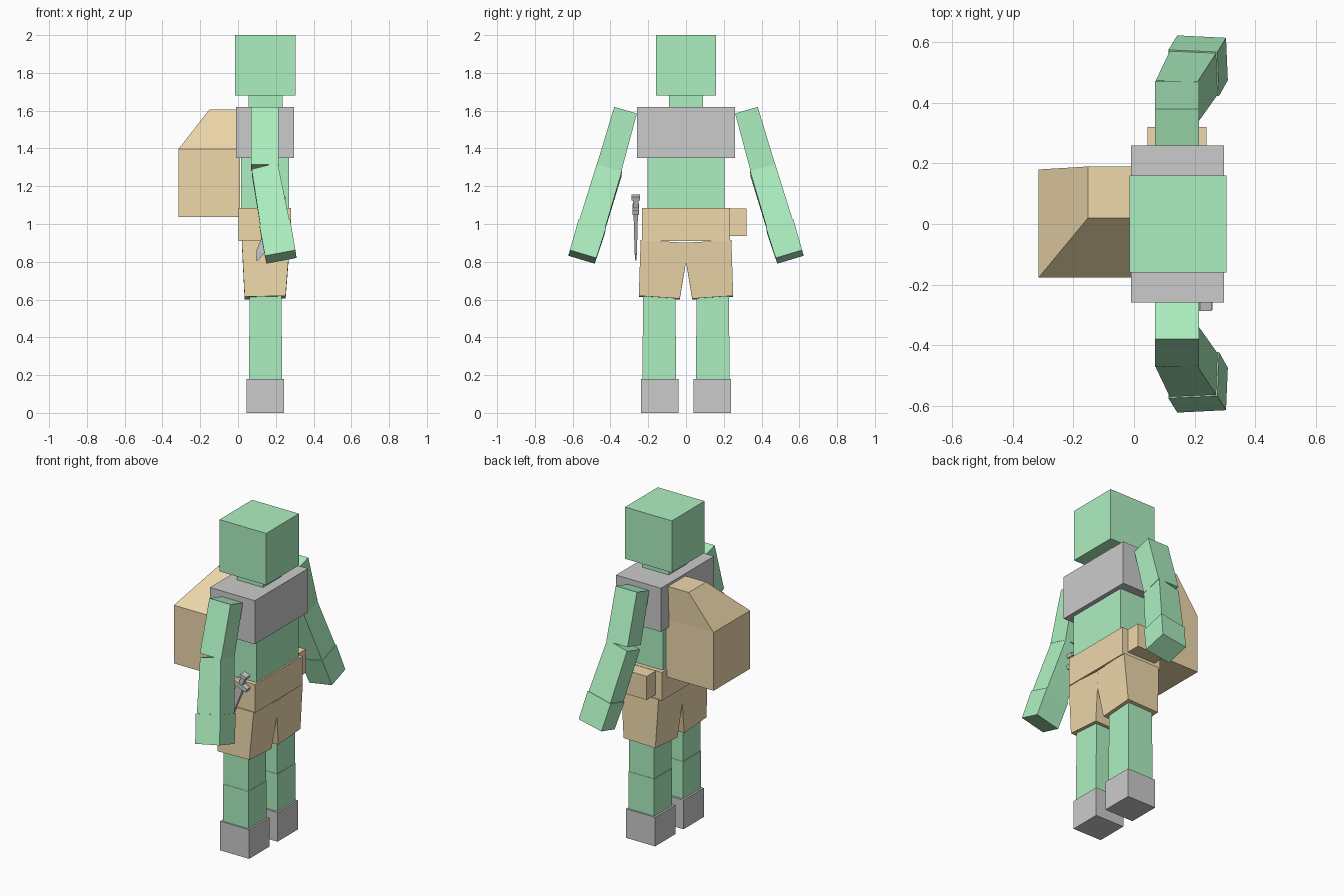
import bpy, bmesh
from mathutils import Vector, Matrix


def material(name, rgb):
    m = bpy.data.materials.new(name)
    m.diffuse_color = (*rgb, 1)
    return m


GREEN = material("green_skin", (0.42, 0.87, 0.53))
TAN = material("tan_leather", (0.86, 0.69, 0.41))


def loft(name, rings, mat=None, side=1):
    """Closed solid through rings of four corners; side=-1 mirrors across y."""
    bm = bmesh.new()
    loops = [[bm.verts.new((x, y * side, z)) for x, y, z in r] for r in rings]
    for a, b in zip(loops, loops[1:]):
        for i in range(4):
            j = (i + 1) % 4
            bm.faces.new((a[i], a[j], b[j], b[i]))
    bm.faces.new(loops[0])
    bm.faces.new(loops[-1])
    bmesh.ops.recalc_face_normals(bm, faces=bm.faces)
    me = bpy.data.meshes.new(name)
    bm.to_mesh(me)
    bm.free()
    ob = bpy.data.objects.new(name, me)
    bpy.context.collection.objects.link(ob)
    if mat:
        me.materials.append(mat)
    return ob


def rect(x0, x1, y0, y1, z):
    return [(x0, y0, z), (x1, y0, z), (x1, y1, z), (x0, y1, z)]


def box(name, x0, x1, y0, y1, z0, z1, mat=None, side=1):
    return loft(name, [rect(x0, x1, y0, y1, z0), rect(x0, x1, y0, y1, z1)], mat, side)


def mix(a, b, t):
    return [Vector(p).lerp(Vector(q), t) for p, q in zip(a, b)]


def grow(ring, s):
    c = sum((Vector(p) for p in ring), Vector()) / 4
    return [c + (Vector(p) - c) * s for p in ring]


# Head and trunk
box("head", -0.015, 0.305, -0.16, 0.16, 1.68, 2.0, GREEN)
box("neck", 0.055, 0.235, -0.09, 0.09, 1.60, 1.70, GREEN)
box("chest_armour", -0.01, 0.297, -0.26, 0.26, 1.35, 1.62)
box("torso", 0.015, 0.27, -0.205, 0.205, 1.06, 1.38, GREEN)
box("belt", 0.003, 0.28, -0.232, 0.232, 0.91, 1.085, TAN)
box("belt_pouch", 0.045, 0.24, 0.225, 0.32, 0.937, 1.083, TAN)

# Backpack with a top sloping in towards one corner
loft("backpack", [
    rect(-0.315, 0.01, -0.177, 0.18, 1.037),
    rect(-0.315, 0.01, -0.177, 0.18, 1.397),
    rect(-0.152, 0.01, 0.02, 0.19, 1.605)], TAN)

# Limbs, mirrored left and right
for side, word in ((1, "left"), (-1, "right")):
    # Shorts leg, flaring and tilted slightly outwards
    loft(word + "_shorts_leg", [
        [(0.035, 0.033, 0.60), (0.252, 0.033, 0.605), (0.252, 0.25, 0.62), (0.035, 0.25, 0.615)],
        [(0.02, -0.017, 0.90), (0.275, -0.017, 0.90), (0.275, 0.24, 0.915), (0.02, 0.24, 0.915)],
    ], TAN, side)
    box(word + "_thigh", 0.06, 0.23, 0.055, 0.227, 0.41, 0.65, GREEN, side)
    box(word + "_shin", 0.057, 0.232, 0.053, 0.229, 0.15, 0.41, GREEN, side)
    box(word + "_boot", 0.045, 0.243, 0.04, 0.238, 0.0, 0.18, None, side)

    # Arm: upper part leans out, forearm also bends forward
    loft(word + "_upper_arm", [
        [(0.07, 0.26, 1.585), (0.215, 0.26, 1.585), (0.215, 0.38, 1.62), (0.07, 0.38, 1.62)],
        [(0.07, 0.342, 1.28), (0.215, 0.342, 1.28), (0.215, 0.472, 1.315), (0.07, 0.472, 1.315)],
    ], GREEN, side)
    elbow = [(0.075, 0.342, 1.25), (0.213, 0.338, 1.285), (0.21, 0.47, 1.325), (0.072, 0.474, 1.29)]
    tip = [(0.15, 0.483, 0.79), (0.31, 0.475, 0.82), (0.304, 0.615, 0.862), (0.143, 0.623, 0.832)]
    wrist = mix(elbow, tip, 0.65)
    loft(word + "_forearm", [elbow, wrist], GREEN, side)
    loft(word + "_hand", [grow(wrist, 1.06), tip], GREEN, side)

# Dagger hung on the right hip, built upright then leaned
dagger = [
    loft("dagger_blade", [rect(-0.004, 0.004, -0.002, 0.002, -0.29),
                          rect(-0.022, 0.022, -0.006, 0.006, -0.24),
                          rect(-0.024, 0.024, -0.012, 0.012, 0.0)]),
    box("dagger_guard", -0.05, 0.05, -0.018, 0.018, -0.01, 0.015),
    box("dagger_grip", -0.013, 0.013, -0.014, 0.014, 0.015, 0.065),
    box("dagger_pommel", -0.02, 0.02, -0.022, 0.022, 0.06, 0.08),
]
lean = Matrix.Translation((0.207, -0.266, 1.075)) @ Matrix.Rotation(0.38, 4, 'Y')
for part in dagger:
    part.data.transform(lean)
